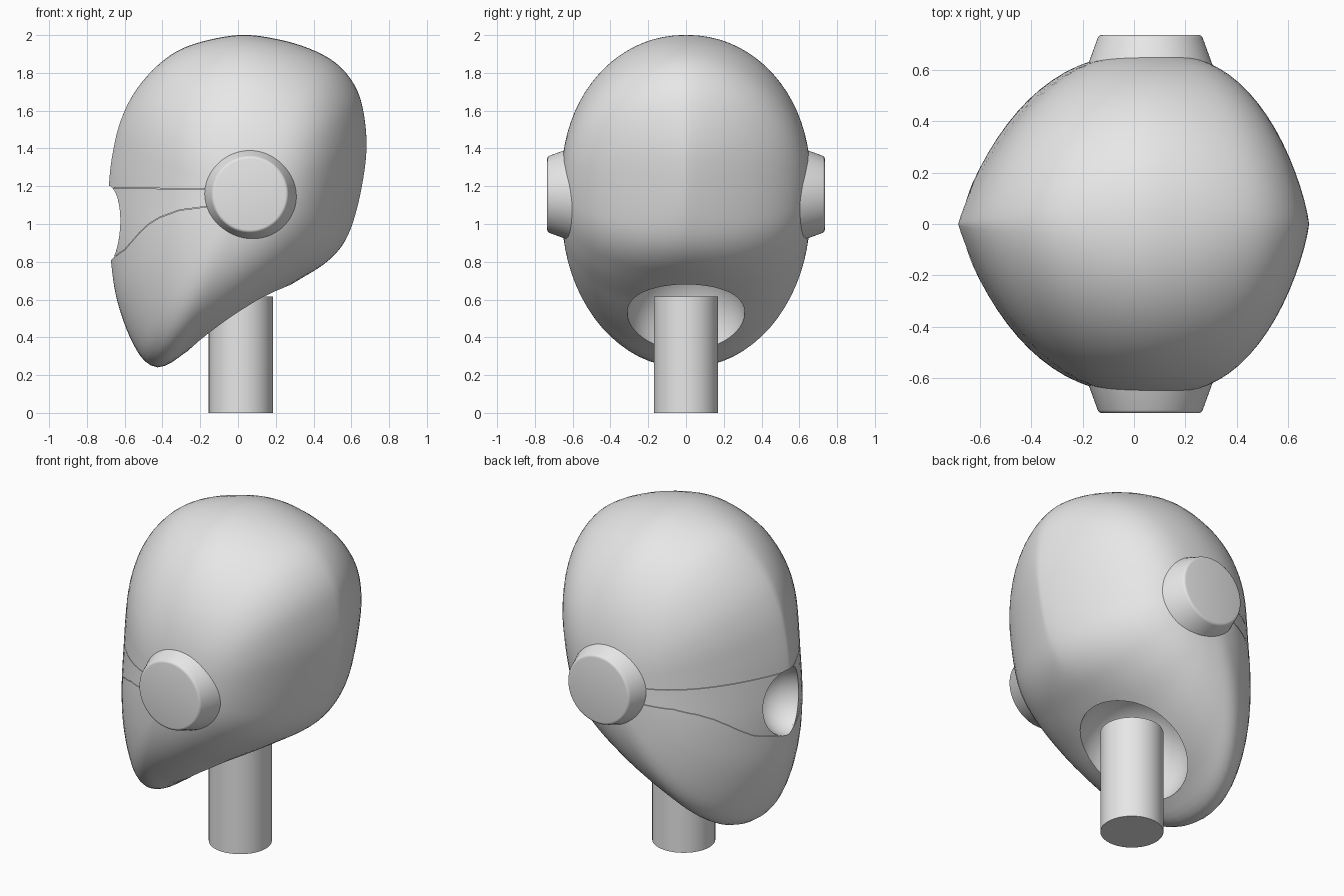
import bpy, bmesh, math
from mathutils import Vector, Matrix

cube = bpy.data.objects.get("Cube")
if cube:
    bpy.data.objects.remove(cube, do_unlink=True)

grey = bpy.data.materials.new("light_grey")
grey.use_nodes = True
grey.diffuse_color = (0.8, 0.8, 0.8, 1)
grey.node_tree.nodes["Principled BSDF"].inputs["Base Color"].default_value = (0.8, 0.8, 0.8, 1)

CENTRE = Vector((0.05, 1.18))     # widest point of the head in x, z
HALF_WIDTH = 0.662
# Head outline in x, z
OUTLINE = [(0, 2.0), (-.256, 1.945), (-.414, 1.85), (-.546, 1.70), (-.625, 1.535),
           (-.667, 1.355), (-.684, 1.19), (-.687, 1.0), (-.673, .81), (-.646, .62),
           (-.588, .437), (-.52, .305), (-.467, .255), (-.425, .241), (-.36, .262),
           (-.256, .335), (-.124, .415), (.01, .505), (.14, .595), (.325, .706),
           (.456, .788), (.546, .878), (.604, .995), (.652, 1.18), (.68, 1.39),
           (.667, 1.578), (.625, 1.72), (.535, 1.838), (.404, 1.918), (.22, 1.976)]
# Section shape by direction in degrees (0 back, 90 crown, 180 face, 270 throat):
# a low power is round at the edge, a high one pinched; a high exponent is flat in the middle
SECTION = [(0, .90, 3.0), (45, .60, 2.7), (90, .45, 2.3), (135, .62, 2.3), (180, .92, 2.4),
           (225, .62, 2.4), (245, .43, 2.6), (275, .36, 2.8), (300, .42, 2.8),
           (330, .64, 2.9), (360, .90, 3.0)]


def add_object(name, bm):
    bmesh.ops.recalc_face_normals(bm, faces=bm.faces)
    mesh = bpy.data.meshes.new(name)
    bm.to_mesh(mesh)
    bm.free()
    mesh.materials.append(grey)
    obj = bpy.data.objects.new(name, mesh)
    bpy.context.collection.objects.link(obj)
    return obj


def smooth(obj, angle=35):
    bpy.ops.object.select_all(action='DESELECT')
    obj.select_set(True)
    bpy.context.view_layer.objects.active = obj
    bpy.ops.object.shade_smooth_by_angle(angle=math.radians(angle))


def smooth_loop(points, count):
    """Closed Catmull-Rom curve through the points, evenly spaced."""
    pts = [Vector(p) for p in points]
    n, fine = len(pts), []
    for i in range(n):
        a, b, c, d = (pts[(i + k) % n] for k in (-1, 0, 1, 2))
        for s in range(12):
            t = s / 12
            fine.append(0.5 * (2 * b + (c - a) * t + (2 * a - 5 * b + 4 * c - d) * t * t
                               + (3 * b - a - 3 * c + d) * t ** 3))
    lengths = [(fine[(i + 1) % len(fine)] - p).length for i, p in enumerate(fine)]
    step, run, out = sum(lengths) / count, 0.0, []
    for i, p in enumerate(fine):
        while len(out) < count and len(out) * step < run + lengths[i]:
            out.append(p.lerp(fine[(i + 1) % len(fine)], (len(out) * step - run) / lengths[i]))
        run += lengths[i]
    return out


def soften(values, spread):
    """Moving average around a closed loop of vectors."""
    n = len(values)
    return [sum((values[(j + k) % n] for k in range(-spread, spread + 1)), Vector((0, 0)))
            / (2 * spread + 1) for j in range(n)]


def section(d):
    """Power and exponent of the section in direction d."""
    angle = math.degrees(math.atan2(d.y, d.x)) % 360
    for (a0, *v0), (a1, *v1) in zip(SECTION, SECTION[1:]):
        if angle <= a1:
            return Vector(v0).lerp(Vector(v1), (angle - a0) / (a1 - a0))


def head_form(name, scale):
    """Rounded over the crown and throat, pinched to a ridge at face and back."""
    bm = bmesh.new()
    rows, n = 40, 128
    loop = smooth_loop(OUTLINE, n)
    soft = soften(soften(loop, 7), 7)      # inner rings follow this, so the chin forms no ridge
    shapes = soften([section(p - CENTRE) for p in loop], 5)
    rings = []
    for i in range(1, rows):
        a = -math.pi / 2 + math.pi * i / rows
        r = math.cos(a)
        ring = []
        for p, s, (power, exponent) in zip(loop, soft, shapes):
            y = 0
            if i != rows // 2:
                y = math.copysign(HALF_WIDTH * (1 - r ** exponent) ** power, a)
            q = CENTRE + (p.lerp(s, 1 - r * r) - CENTRE) * r * scale
            ring.append(bm.verts.new((q.x, y * scale, q.y)))
        rings.append(ring)
    for r0, r1 in zip(rings, rings[1:]):
        for j in range(n):
            k = (j + 1) % n
            bm.faces.new((r0[j], r0[k], r1[k], r1[j]))
    for ring, side in ((rings[0], -1), (rings[-1], 1)):
        pole = bm.verts.new((CENTRE.x, side * HALF_WIDTH * scale, CENTRE.y))
        for j in range(n):
            bm.faces.new((ring[j], ring[(j + 1) % n], pole))
    return add_object(name, bm)


def cylinder(name, r0, r1, length, matrix, bevel=0.0):
    bm = bmesh.new()
    bmesh.ops.create_cone(bm, cap_ends=True, segments=64, radius1=r0, radius2=r1,
                          depth=length, matrix=matrix)
    if bevel:
        top = max(bm.faces, key=lambda f: abs(f.calc_center_median().y) if len(f.verts) > 4 else 0)
        bmesh.ops.bevel(bm, geom=list(top.edges), offset=bevel, segments=3,
                        profile=0.5, affect='EDGES')
    return add_object(name, bm)


def ball(name, centre, radii):
    bm = bmesh.new()
    bmesh.ops.create_uvsphere(bm, u_segments=64, v_segments=32, radius=1,
                              matrix=Matrix.Translation(centre) @ Matrix.Diagonal((*radii, 1)))
    return add_object(name, bm)


def ribbon(name, points, thickness):
    """Thin curved slab, straight through the head in y."""
    bm = bmesh.new()
    path = list(points) + [(x, z - thickness) for x, z in reversed(points)]
    face = bm.faces.new([bm.verts.new((x, -0.8, z)) for x, z in path])
    ext = bmesh.ops.extrude_face_region(bm, geom=[face])
    bmesh.ops.translate(bm, vec=(0, 1.6, 0),
                        verts=[v for v in ext["geom"] if isinstance(v, bmesh.types.BMVert)])
    return add_object(name, bm)


def cut(obj, cutter):
    mod = obj.modifiers.new("cut", 'BOOLEAN')
    mod.operation, mod.solver, mod.object = 'DIFFERENCE', 'EXACT', cutter
    bpy.context.view_layer.objects.active = obj
    bpy.ops.object.modifier_apply(modifier=mod.name)
    bpy.data.objects.remove(cutter, do_unlink=True)


# Head with a round face socket and a neck socket
head = head_form("head", 1.0)
cut(head, ball("face_socket_cutter", (-0.68, 0, 1.005), (0.195, 0.175, 0.197)))
cut(head, ball("neck_socket_cutter", (0.005, 0, 0.51), (0.325, 0.312, 0.325)))

# Two shallow panel seams
UPPER_SEAM = [(-.8, 1.197), (-.4, 1.189), (0, 1.186)]
LOWER_SEAM = [(-.72, .80), (-.673, .815), (-.6, .865), (-.52, .957), (-.47, 1.003),
              (-.414, 1.037), (-.31, 1.075), (-.177, 1.092), (0, 1.10)]
for path in (UPPER_SEAM, LOWER_SEAM):
    seam = ribbon("seam_cutter", path, 0.003)
    cut(seam, head_form("seam_depth", 0.985))
    cut(head, seam)
smooth(head)

# Tapered ear discs
for side, label in ((1, "back"), (-1, "front")):
    ear = cylinder("ear_disc_" + label, 0.26, 0.20, 0.165,
                   Matrix.Translation((0.063, side * 0.6525, 1.157))
                   @ Matrix.Rotation(-side * math.pi / 2, 4, 'X'), bevel=0.012)
    smooth(ear)

# Neck post
neck = cylinder("neck_post", 0.17, 0.17, 0.615, Matrix.Translation((0.015, 0, 0.3075)))
smooth(neck)
